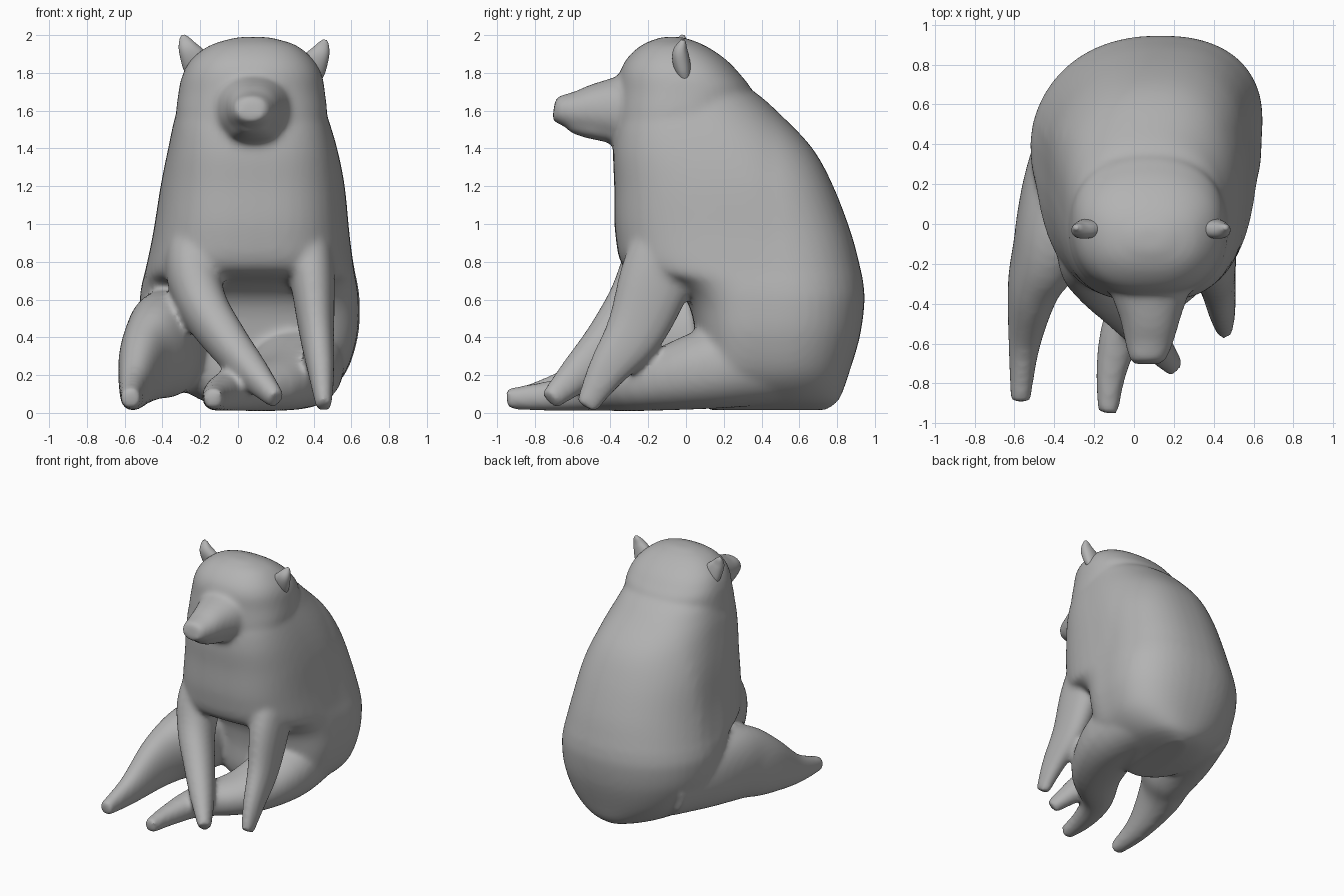
import bpy, bmesh, math
from mathutils import Vector

fur = bpy.data.materials.new("grey_fur")
fur.diffuse_color = (0.45, 0.45, 0.45, 1)
SIDES, STEPS = 48, 5


def smooth_rows(rows):
    """Catmull-Rom interpolation between rows of numbers."""
    out = []
    for i in range(len(rows) - 1):
        p0, p1 = rows[max(i - 1, 0)], rows[i]
        p2, p3 = rows[i + 1], rows[min(i + 2, len(rows) - 1)]
        for s in range(STEPS):
            t = s / STEPS
            out.append([0.5 * (2 * b + (c - a) * t + (2 * a - 5 * b + 4 * c - d) * t * t
                        + (3 * b - a - 3 * c + d) * t ** 3)
                        for a, b, c, d in zip(p0, p1, p2, p3)])
    return out + [list(rows[-1])]


def skin(bm, rings):
    """Bridge rings of points into a closed shell."""
    loops = [[bm.verts.new(p) for p in r] for r in rings]
    for a, b in zip(loops, loops[1:]):
        for i in range(SIDES):
            j = (i + 1) % SIDES
            bm.faces.new((a[i], a[j], b[j], b[i]))
    bm.faces.new(loops[0][::-1])
    bm.faces.new(loops[-1])


def oval(front, back):
    """Unit superellipse with its own squareness in front and behind."""
    pts = []
    for i in range(SIDES):
        t = 2 * math.pi * i / SIDES
        c, s = math.cos(t), math.sin(t)
        p = 2 / (back if s > 0 else front)
        pts.append((math.copysign(abs(c) ** p, c), math.copysign(abs(s) ** p, s)))
    return pts


def stack(bm, rows, front, back, skew=0.0):
    """Horizontal sections: z, x0, x1, front y, widest y, back y."""
    rings = []
    for z, x0, x1, y0, ym, y1 in smooth_rows(rows):
        ring = []
        for c, s in oval(front, back):
            y = ym + s * ((y1 - ym) if s > 0 else (ym - y0))
            x = (x0 + x1) / 2 + c * (x1 - x0) / 2 + skew * max(0, y - 0.45)
            ring.append((x, y, z))
        rings.append(ring)
    skin(bm, rings)


def limb(bm, rows, power=2.2):
    """Sections along a path: x, y, z, half width, half depth."""
    rows = smooth_rows(rows)
    rings = []
    for i, r in enumerate(rows):
        a, b = rows[max(i - 1, 0)], rows[min(i + 1, len(rows) - 1)]
        t = (Vector(b[:3]) - Vector(a[:3])).normalized()
        u = Vector((1, 0, 0))
        u = (u - t * u.dot(t)).normalized()
        v = t.cross(u)
        rings.append([Vector(r[:3]) + u * c * r[3] + v * s * r[4]
                      for c, s in oval(power, power)])
    skin(bm, rings)


def finish(bm, name):
    bmesh.ops.recalc_face_normals(bm, faces=bm.faces[:])
    me = bpy.data.meshes.new(name)
    bm.to_mesh(me)
    bm.free()
    me.materials.append(fur)
    me.shade_smooth()
    ob = bpy.data.objects.new(name, me)
    bpy.context.collection.objects.link(ob)
    return ob


body = bmesh.new()
# torso
stack(body, [(0.015, 0.0, 0.2, 0.12, 0.4, 0.74), (0.07, -0.2, 0.41, 0.08, 0.4, 0.81),
             (0.2, -0.38, 0.56, 0.05, 0.42, 0.86), (0.4, -0.49, 0.63, 0.05, 0.42, 0.92),
             (0.58, -0.52, 0.64, 0.01, 0.42, 0.945), (0.68, -0.51, 0.63, -0.1, 0.41, 0.94),
             (0.76, -0.49, 0.615, -0.32, 0.40, 0.925), (0.95, -0.45, 0.59, -0.375, 0.35, 0.875),
             (1.2, -0.41, 0.565, -0.38, 0.27, 0.78), (1.4, -0.37, 0.525, -0.385, 0.16, 0.67),
             (1.58, -0.33, 0.47, -0.35, 0.06, 0.50), (1.7, -0.28, 0.42, -0.25, 0.02, 0.36),
             (1.77, -0.15, 0.3, -0.2, 0.0, 0.2)], 2.9, 2.3, 0.15)
# head
stack(body, [(1.38, -0.27, 0.42, -0.38, -0.06, 0.22), (1.55, -0.325, 0.47, -0.375, -0.03, 0.30),
             (1.7, -0.315, 0.46, -0.36, 0.0, 0.345), (1.8, -0.29, 0.44, -0.35, -0.01, 0.28),
             (1.88, -0.24, 0.39, -0.31, -0.03, 0.20), (1.95, -0.14, 0.30, -0.23, -0.06, 0.09),
             (1.99, 0.0, 0.16, -0.13, -0.07, -0.02)], 2.4, 2.3)
# snout
limb(body, [(0.08, -0.25, 1.6, 0.23, 0.21), (0.08, -0.35, 1.605, 0.195, 0.18),
            (0.08, -0.48, 1.605, 0.15, 0.14), (0.075, -0.58, 1.6, 0.125, 0.105),
            (0.07, -0.66, 1.605, 0.1, 0.08), (0.07, -0.7, 1.61, 0.08, 0.06)])
# lower jaw
limb(body, [(0.08, -0.28, 1.48, 0.16, 0.08), (0.08, -0.4, 1.495, 0.13, 0.065),
            (0.08, -0.52, 1.515, 0.105, 0.06), (0.08, -0.61, 1.535, 0.08, 0.05)])
# crossing arm
limb(body, [(-0.15, 0.04, 1.1, 0.16, 0.2), (-0.235, -0.13, 0.8, 0.15, 0.2),
            (-0.19, -0.26, 0.58, 0.13, 0.16), (-0.06, -0.41, 0.38, 0.11, 0.13),
            (0.08, -0.57, 0.21, 0.085, 0.1), (0.205, -0.72, 0.07, 0.048, 0.058)])
# straight arm
limb(body, [(0.32, 0.04, 1.1, 0.15, 0.2), (0.385, -0.13, 0.78, 0.125, 0.2),
            (0.415, -0.26, 0.45, 0.095, 0.16), (0.44, -0.42, 0.22, 0.07, 0.105),
            (0.455, -0.53, 0.03, 0.042, 0.058)])
# outstretched leg
limb(body, [(-0.2, 0.55, 0.40, 0.24, 0.28), (-0.34, 0.22, 0.38, 0.21, 0.28),
            (-0.41, -0.08, 0.35, 0.195, 0.28), (-0.5, -0.3, 0.26, 0.135, 0.225),
            (-0.55, -0.6, 0.13, 0.08, 0.12), (-0.57, -0.89, 0.075, 0.05, 0.055)])
# inward leg
limb(body, [(0.28, 0.55, 0.32, 0.26, 0.27), (0.31, 0.15, 0.24, 0.245, 0.22),
            (0.19, -0.2, 0.16, 0.2, 0.15), (-0.03, -0.47, 0.12, 0.12, 0.11),
            (-0.11, -0.72, 0.09, 0.08, 0.08), (-0.13, -0.95, 0.075, 0.05, 0.055)])
bear = finish(body, "bear_body")

# fuse and soften the body
rm = bear.modifiers.new("fuse", 'REMESH')
rm.mode = 'VOXEL'
rm.voxel_size = 0.018
rm.use_smooth_shade = True
sm = bear.modifiers.new("soften", 'SMOOTH')
sm.factor = 0.5
sm.iterations = 12

# ears
for name, side, x, top in (("ear_right", -1, -0.23, 2.0), ("ear_left", 1, 0.4, 1.975)):
    ear = bmesh.new()
    limb(ear, [(x - side * 0.04, 0.0, top - 0.22, 0.07, 0.03),
               (x - side * 0.005, -0.02, top - 0.14, 0.075, 0.045),
               (x + side * 0.035, -0.03, top - 0.07, 0.052, 0.042),
               (x + side * 0.055, -0.02, top - 0.02, 0.027, 0.022),
               (x + side * 0.06, -0.018, top, 0.01, 0.01)])
    finish(ear, name)
